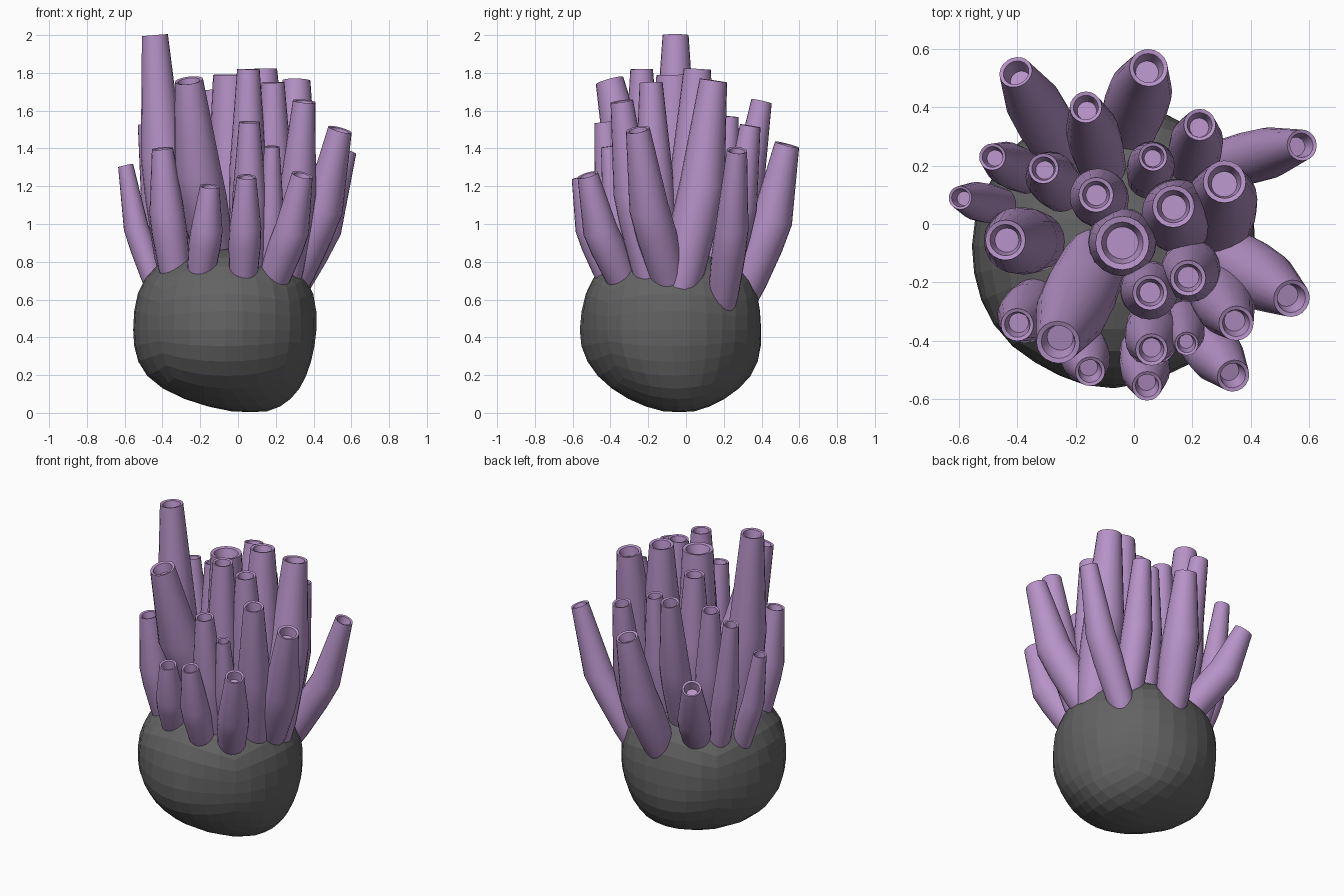
import bpy, bmesh, math
from mathutils import Vector

if "Cube" in bpy.data.objects:
    bpy.data.objects.remove(bpy.data.objects["Cube"])


def material(name, rgb):
    m = bpy.data.materials.new(name)
    m.diffuse_color = (*rgb, 1)
    m.use_nodes = True
    m.node_tree.nodes["Principled BSDF"].inputs["Base Color"].default_value = m.diffuse_color
    return m


purple = material("soft purple", (0.47, 0.29, 0.575))
grey = material("rock grey", (0.125, 0.125, 0.125))


def finish(bm, name, mat):
    bmesh.ops.recalc_face_normals(bm, faces=bm.faces)
    me = bpy.data.meshes.new(name)
    bm.to_mesh(me)
    bm.free()
    me.materials.append(mat)
    ob = bpy.data.objects.new(name, me)
    bpy.context.collection.objects.link(ob)
    return ob


# Rock: lumpy flat-faced ball made from a rounded cube
CX, CY, CZ, RX, RY, RZ = -0.07, -0.075, 0.44, 0.485, 0.48, 0.44
bm = bmesh.new()
bmesh.ops.create_cube(bm, size=2)
bmesh.ops.subdivide_edges(bm, edges=bm.edges[:], cuts=7, use_grid_fill=True)
for v in bm.verts:
    n = Vector([math.tan(c * math.pi / 4) for c in v.co]).normalized()
    h2 = n.x ** 2 + n.y ** 2
    up = n.z > 0
    f = 1 + (0.3 if up else 0.15) * h2 * n.z ** 2
    f += 0.022 * math.sin(5 * n.x + 2) * math.sin(4 * n.y + 3 * n.z)
    low = min(n.z, 0) ** 2
    v.co = (CX + RX * n.x * f + 0.14 * low ** 2,
            CY + RY * n.y * f * (1 - 0.12 * low) + 0.04 * low,
            max(0.004, CZ + RZ * n.z * (1 + (0.16 * h2 if up else 0))))
finish(bm, "rock", grey)

# Tubes: tip x, y, z, base x, y, widest radius
outer = [
    (-0.405, 0.52, 1.20, -0.25, 0.25, 0.095), (0.05, 0.535, 1.42, -0.02, 0.33, 0.108),
    (-0.165, 0.40, 1.65, -0.11, 0.20, 0.09), (0.225, 0.34, 1.52, 0.20, 0.20, 0.09),
    (0.575, 0.27, 1.39, 0.28, 0.20, 0.088), (-0.485, 0.23, 1.53, -0.36, 0.17, 0.075),
    (-0.595, 0.09, 1.31, -0.45, 0.06, 0.066), (-0.44, -0.055, 2.0, -0.34, -0.06, 0.113),
    (0.54, -0.255, 1.50, 0.31, -0.10, 0.105), (-0.40, -0.345, 1.40, -0.34, -0.27, 0.092),
    (-0.26, -0.405, 1.76, -0.14, -0.14, 0.123), (-0.15, -0.505, 1.20, -0.19, -0.39, 0.084),
    (0.045, -0.555, 1.25, 0.03, -0.42, 0.084), (0.34, -0.52, 1.26, 0.20, -0.35, 0.092),
]
inner = [
    (-0.31, 0.19, 1.56, -0.25, 0.12, 0.085), (0.065, 0.23, 1.57, 0.05, 0.16, 0.08),
    (-0.13, 0.10, 1.71, -0.11, 0.08, 0.098), (0.135, 0.06, 1.82, 0.16, 0.00, 0.118),
    (0.31, 0.145, 1.76, 0.29, -0.01, 0.12), (-0.04, -0.065, 1.79, -0.04, -0.06, 0.115),
    (0.185, -0.185, 1.75, 0.20, -0.14, 0.10), (0.055, -0.235, 1.82, 0.05, -0.22, 0.098),
    (0.06, -0.43, 1.54, 0.06, -0.34, 0.09), (0.18, -0.41, 1.41, 0.17, -0.32, 0.066),
    (0.35, -0.34, 1.65, 0.26, -0.20, 0.098),
]
SIDES = 20


def tube(name, tx, ty, tz, bx, by, r):
    h2 = min(1, ((bx - CX) / RX) ** 2 + ((by - CY) / RY) ** 2)
    base = Vector((bx, by, CZ + 0.03 + RZ * math.sqrt(1 - h2)))
    tip = Vector((tx, ty, tz))
    bend = Vector((*(base.xy.lerp(tip.xy, 0.62)), base.z + 0.45 * (tz - base.z)))
    d1, d2 = (bend - base).normalized(), (tip - bend).normalized()
    mid = (d1 + d2).normalized()
    mouth = (d1 + d2 * 2).normalized()
    rt = r * (0.8 if abs(tx + 0.04) < 0.001 else 0.61)   # one wide-mouthed tube
    # centre, axis, radius: wall, rim, then hollow mouth
    rings = [(base - d1 * 0.10, d1, r * 0.80), (base, d1, r * 0.92),
             (base.lerp(bend, 0.6), d1, r * 1.02), (bend, mid, r),
             (tip, mouth, rt), (tip - mouth * 0.004, mouth, rt * 0.78),
             (tip - mouth * 0.06, mouth, rt * 0.60)]
    bm = bmesh.new()
    loops = []
    for c, d, rad in rings:
        q = Vector((0, 0, 1)).rotation_difference(d)
        loops.append([bm.verts.new(c + q @ Vector((rad * math.cos(a), rad * math.sin(a), 0)))
                      for a in (2 * math.pi * i / SIDES for i in range(SIDES))])
    for lo, hi in zip(loops, loops[1:]):
        for i in range(SIDES):
            j = (i + 1) % SIDES
            bm.faces.new((lo[i], lo[j], hi[j], hi[i]))
    bm.faces.new(loops[0][::-1])
    bm.faces.new(loops[-1])
    return finish(bm, name, purple)


tubes = [tube(f"outer_tube_{i + 1}", *t) for i, t in enumerate(outer)]
tubes += [tube(f"inner_tube_{i + 1}", *t) for i, t in enumerate(inner)]

# Smooth walls with crisp rims
for ob in tubes:
    ob.select_set(True)
bpy.context.view_layer.objects.active = tubes[0]
bpy.ops.object.shade_smooth_by_angle(angle=math.radians(30))
